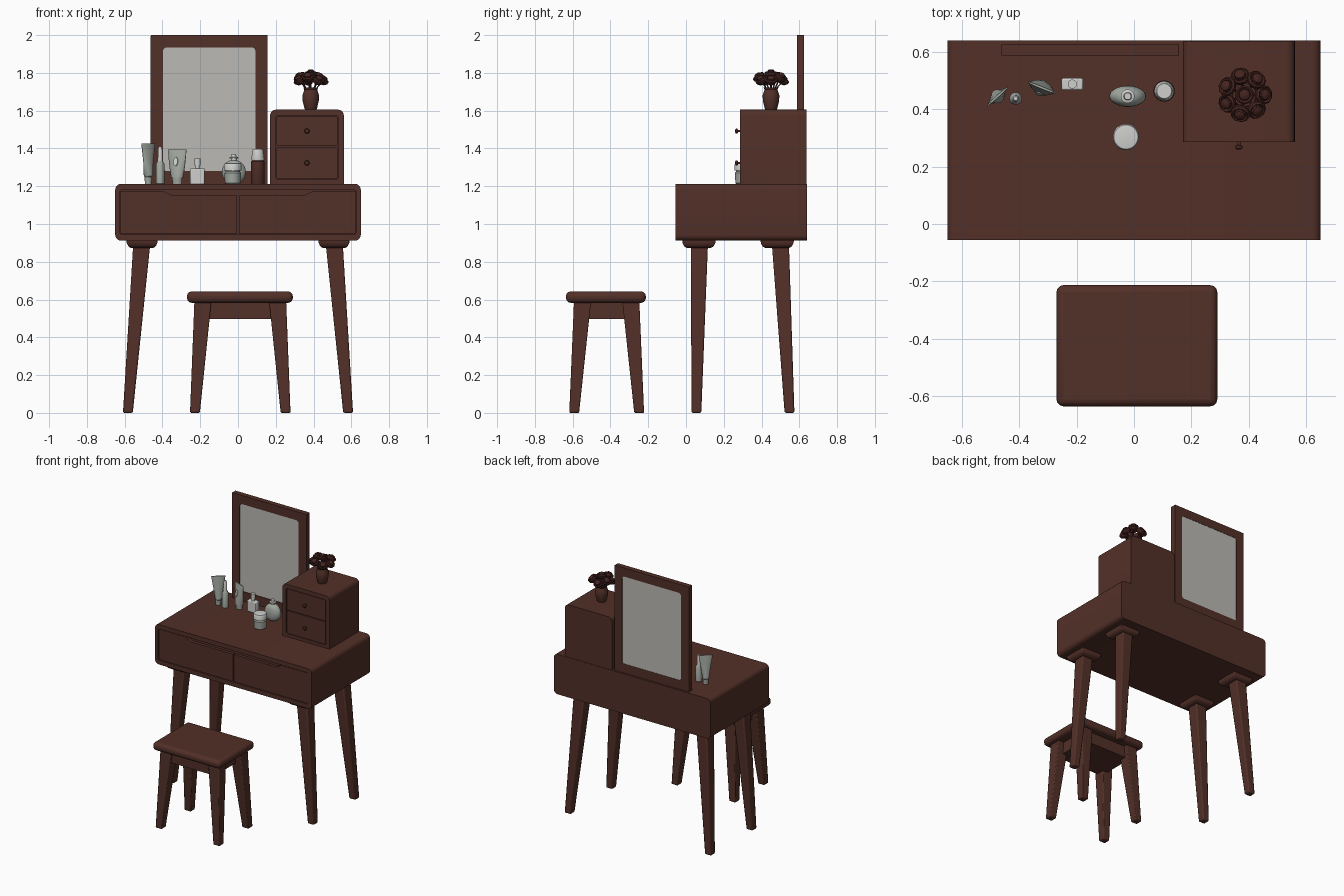
import bpy, bmesh, math
from mathutils import Euler, Vector

if "Cube" in bpy.data.objects:
    bpy.data.objects.remove(bpy.data.objects["Cube"])


def material(name, rgb):
    m = bpy.data.materials.new(name)
    m.diffuse_color = (*rgb, 1)
    m.use_nodes = True
    m.node_tree.nodes["Principled BSDF"].inputs["Base Color"].default_value = m.diffuse_color
    return m


WOOD = material("dark red wood", (0.085, 0.029, 0.021))
FLOWER = material("dried flower", (0.06, 0.018, 0.014))
GLASS = material("mirror grey", (0.5, 0.49, 0.46))
GREY = material("bottle grey green", (0.36, 0.39, 0.35))
PALE = material("pale cap", (0.62, 0.62, 0.61))


def finish(name, bm, mat, bevel=0, seg=3):
    bmesh.ops.recalc_face_normals(bm, faces=bm.faces)
    me = bpy.data.meshes.new(name)
    bm.to_mesh(me)
    bm.free()
    for p in me.polygons:
        p.use_smooth = True
    me.set_sharp_from_angle(angle=math.radians(35))
    me.materials.append(mat)
    ob = bpy.data.objects.new(name, me)
    bpy.context.collection.objects.link(ob)
    if bevel:
        b = ob.modifiers.new("bevel", "BEVEL")
        b.width, b.segments = bevel, seg
    return ob


def box(name, x0, x1, y0, y1, z0, z1, mat, bevel=0):
    bm = bmesh.new()
    bmesh.ops.create_cube(bm, size=1)
    for v in bm.verts:
        v.co = Vector(((x0 + x1) / 2 + v.co.x * (x1 - x0),
                       (y0 + y1) / 2 + v.co.y * (y1 - y0),
                       (z0 + z1) / 2 + v.co.z * (z1 - z0)))
    return finish(name, bm, mat, bevel)


def loft(name, sections, mat, loc=(0, 0, 0), n=20, rot=(0, 0, 0), bevel=0):
    """Skin rings given as (z, rx, ry, cx, cy); n=4 gives squares of half width rx, ry."""
    bm = bmesh.new()
    turn, rings = Euler(rot), []
    k = math.sqrt(2) if n == 4 else 1
    for s in sections:
        z, rx = s[:2]
        ry = s[2] if len(s) > 2 else rx
        cx, cy = s[3:5] if len(s) > 3 else (0, 0)
        ring = []
        for i in range(n):
            a = 2 * math.pi * (i + 0.5) / n
            p = Vector((cx + k * rx * math.cos(a), cy + k * ry * math.sin(a), z))
            p.rotate(turn)
            ring.append(bm.verts.new(p + Vector(loc)))
        rings.append(ring)
    for a, b in zip(rings, rings[1:]):
        for i in range(n):
            j = (i + 1) % n
            bm.faces.new((a[i], a[j], b[j], b[i]))
    bm.faces.new(rings[0][::-1])
    bm.faces.new(rings[-1])
    return finish(name, bm, mat, bevel, 2)


def rrect(x0, x1, z0, z1, r=0.0, rb=None):
    """Rounded rectangle outline; rb is the bottom corner radius."""
    rb = r if rb is None else rb
    pts = []
    for cx, cz, sx, sz, a0, q in ((x1, z1, -1, -1, 0, r), (x0, z1, 1, -1, 90, r),
                                  (x0, z0, 1, 1, 180, rb), (x1, z0, -1, 1, 270, rb)):
        for i in range(6 if q else 1):
            a = math.radians(a0 + 18 * i)
            pts.append((cx + sx * q + q * math.cos(a), cz + sz * q + q * math.sin(a)))
    return pts


def plate(name, loops, y0, y1, mat):
    """Extrude outlines drawn in the front view (later loops are holes) from y0 to y1."""
    cu = bpy.data.curves.new(name, "CURVE")
    cu.dimensions, cu.fill_mode, cu.extrude = "2D", "BOTH", (y1 - y0) / 2
    for pts in loops:
        sp = cu.splines.new("POLY")
        sp.points.add(len(pts) - 1)
        for p, (x, z) in zip(sp.points, pts):
            p.co = (x, z, 0, 1)
        sp.use_cyclic_u = True
    tmp = bpy.data.objects.new("outline", cu)
    bpy.context.collection.objects.link(tmp)
    dg = bpy.context.evaluated_depsgraph_get()
    me = bpy.data.meshes.new_from_object(tmp.evaluated_get(dg))
    bm = bmesh.new()
    bm.from_mesh(me)
    bpy.data.objects.remove(tmp)
    bpy.data.meshes.remove(me)
    bmesh.ops.remove_doubles(bm, verts=bm.verts, dist=1e-5)
    for v in bm.verts:
        v.co = Vector((v.co.x, (y0 + y1) / 2 - v.co.z, v.co.y))
    return finish(name, bm, mat)


# desk body, front rim and the two drawers with a shared finger notch
outer = rrect(-0.65, 0.65, 0.912, 1.212, 0.03)
plate("desk_body", [outer], -0.03, 0.64, WOOD)
plate("desk_front_rim", [outer, rrect(-0.625, 0.625, 0.945, 1.18, 0.012)], -0.055, -0.03, WOOD)
for s, side in ((-1, "left"), (1, "right")):
    pts = [(0.004, 0.949), (0.621, 0.949), (0.621, 1.176), (0.40, 1.176),
           (0.35, 1.152), (0.004, 1.152)]
    plate(side + "_drawer", [[(s * x, z) for x, z in pts]], -0.052, -0.03, WOOD)

# desk legs with mounting pads
for s, side in ((-1, "left"), (1, "right")):
    for row, py, ty, by in (("front", 0.068, 0.071, 0.055), ("back", 0.483, 0.5, 0.548)):
        loft(f"{row}_{side}_leg", [(0, 0.026, 0.026, s * 0.583, by),
                                   (0.89, 0.045, 0.045, s * 0.51, ty)], WOOD, n=4, bevel=0.008)
        loft(f"{row}_{side}_pad", [(0.872, 0.058, 0.062), (0.882, 0.073, 0.078),
                                   (0.9, 0.081, 0.087), (0.915, 0.082, 0.088)],
             WOOD, (s * 0.508, py, 0), n=4, bevel=0.004)

# mirror
plate("mirror_frame", [rrect(-0.462, 0.157, 1.21, 2.0, 0.004),
                       rrect(-0.397, 0.092, 1.28, 1.935, 0.02)], 0.587, 0.626, WOOD)
plate("mirror_glass", [rrect(-0.4, 0.095, 1.277, 1.938, 0.02)], 0.592, 0.624, GLASS)

# small cabinet with two drawers and knobs
outer = rrect(0.17, 0.56, 1.21, 1.605, 0.03, 0)
plate("cabinet_body", [outer], 0.297, 0.637, WOOD)
plate("cabinet_front_rim", [outer, rrect(0.2, 0.53, 1.235, 1.575, 0.012)], 0.285, 0.297, WOOD)
for row, z0, z1 in (("lower", 1.239, 1.407), ("upper", 1.413, 1.571)):
    plate(row + "_cabinet_drawer", [rrect(0.204, 0.526, z0, z1, 0.008)], 0.287, 0.297, WOOD)
    loft(row + "_knob", [(0, 0.006), (0.012, 0.006), (0.016, 0.013), (0.023, 0.014), (0.028, 0.008)],
         WOOD, (0.365, 0.288, (z0 + z1) / 2), 14, (math.pi / 2, 0, 0))

# stool
box("stool_seat", -0.27, 0.29, -0.635, -0.213, 0.583, 0.643, WOOD, 0.024)
box("stool_apron", -0.19, 0.21, -0.575, -0.275, 0.497, 0.59, WOOD)
for sx, side in ((-1, "left"), (1, "right")):
    for sy, row in ((-1, "front"), (1, "back")):
        loft(f"stool_{row}_{side}_leg",
             [(0, 0.026, 0.026, 0.012 + sx * 0.24, -0.42 + sy * 0.172),
              (0.59, 0.045, 0.045, 0.012 + sx * 0.198, -0.42 + sy * 0.128)],
             WOOD, n=4, bevel=0.006)

# vase and flowers
VX, VY = 0.385, 0.45
loft("vase", [(1.6, 0.028), (1.61, 0.033), (1.65, 0.043), (1.68, 0.045), (1.7, 0.038),
              (1.712, 0.035), (1.722, 0.04), (1.722, 0.032), (1.705, 0.029)], WOOD, (VX, VY, 0))
for i in range(8):
    a = 2 * math.pi * i / 7
    r, z, tilt = (0.062, 1.758 + 0.016 * (i % 2), 0.65) if i < 7 else (0, 1.79, 0)
    c = Vector((VX + r * math.cos(a), VY + r * math.sin(a), z))
    rot = (0, tilt, a)
    loft(f"flower_{i}", [(-0.02, 0.006), (-0.014, 0.022), (0, 0.033), (0.012, 0.034), (0.018, 0.028),
                         (0.012, 0.021), (0.022, 0.019), (0.027, 0.012), (0.028, 0.003)],
         FLOWER, c, 10, rot)
    loft(f"stem_{i}", [(1.7, 0.004, 0.004, VX + r * 0.25 * math.cos(a), VY + r * 0.25 * math.sin(a)),
                       (z - 0.01, 0.004, 0.004, c.x - r * 0.1 * math.cos(a), c.y - r * 0.1 * math.sin(a))],
         FLOWER, n=6)

# cosmetics on the desk top
T = 1.21
P = (-0.028, 0.303, T)
loft("cream_jar", [(0, 0.036), (0.006, 0.042), (0.06, 0.044), (0.068, 0.038), (0.075, 0.038)], GREY, P, 24)
loft("cream_jar_lid", [(0.072, 0.046), (0.105, 0.046), (0.111, 0.042), (0.114, 0.02)], PALE, P, 24)

P = (-0.022, 0.445, T)
disc = [(0.065 - 0.063 * math.cos(math.pi * i / 12), 0.004 + 0.06 * math.sin(math.pi * i / 12),
         0.003 + 0.034 * math.sin(math.pi * i / 12) ** 0.6 if 0 < i < 12 else 0.003) for i in range(13)]
loft("round_perfume_bottle", disc, GREY, P, 28)
loft("round_perfume_cap", [(0.12, 0.016), (0.137, 0.016), (0.137, 0.024), (0.143, 0.024),
                           (0.146, 0.014), (0.16, 0.012)], PALE, P, 16)

P = (0.105, 0.463, T)
loft("lotion_bottle", [(0, 0.034), (0.005, 0.037), (0.12, 0.037), (0.127, 0.03)], WOOD, P)
loft("lotion_cap", [(0.125, 0.033), (0.135, 0.035), (0.18, 0.029), (0.188, 0.026)], PALE, P)

P = (-0.215, 0.487, T)
loft("square_perfume_bottle", [(0, 0.038, 0.021), (0.085, 0.038, 0.021)], PALE, P, 4, bevel=0.006)
loft("square_perfume_cap", [(0.083, 0.011), (0.1, 0.011), (0.1, 0.016), (0.138, 0.016)], PALE, P, 16)

P, R = (-0.322, 0.475, T), (0, 0, math.radians(-22))
loft("wide_tube_cap", [(0, 0.025, 0.02), (0.035, 0.028, 0.023)], GREY, P, 20, R)
loft("wide_tube", [(0.035, 0.033, 0.027), (0.09, 0.043, 0.023), (0.165, 0.052, 0.007),
                   (0.185, 0.053, 0.004)], GREY, P, 20, R)
loft("wide_tube_mark", [(0, 0.013, 0.025), (0.004, 0.012, 0.024)], PALE,
     (P[0] - 0.008, P[1] - 0.02, T + 0.12), 16, (math.pi / 2 - 0.2, 0, R[2]))

P = (-0.412, 0.437, T)
loft("slim_bottle", [(0, 0.019), (0.004, 0.022), (0.11, 0.022), (0.125, 0.013)], GREY, P, 16)
loft("slim_bottle_cap", [(0.12, 0.014), (0.19, 0.011), (0.2, 0.007)], PALE, P, 16)

P, R = (-0.475, 0.445, T), (0, 0, math.radians(42))
loft("flared_tube", [(0, 0.018), (0.04, 0.02), (0.045, 0.024), (0.12, 0.034, 0.015),
                     (0.215, 0.05, 0.004)], GREY, P, 16, R)
